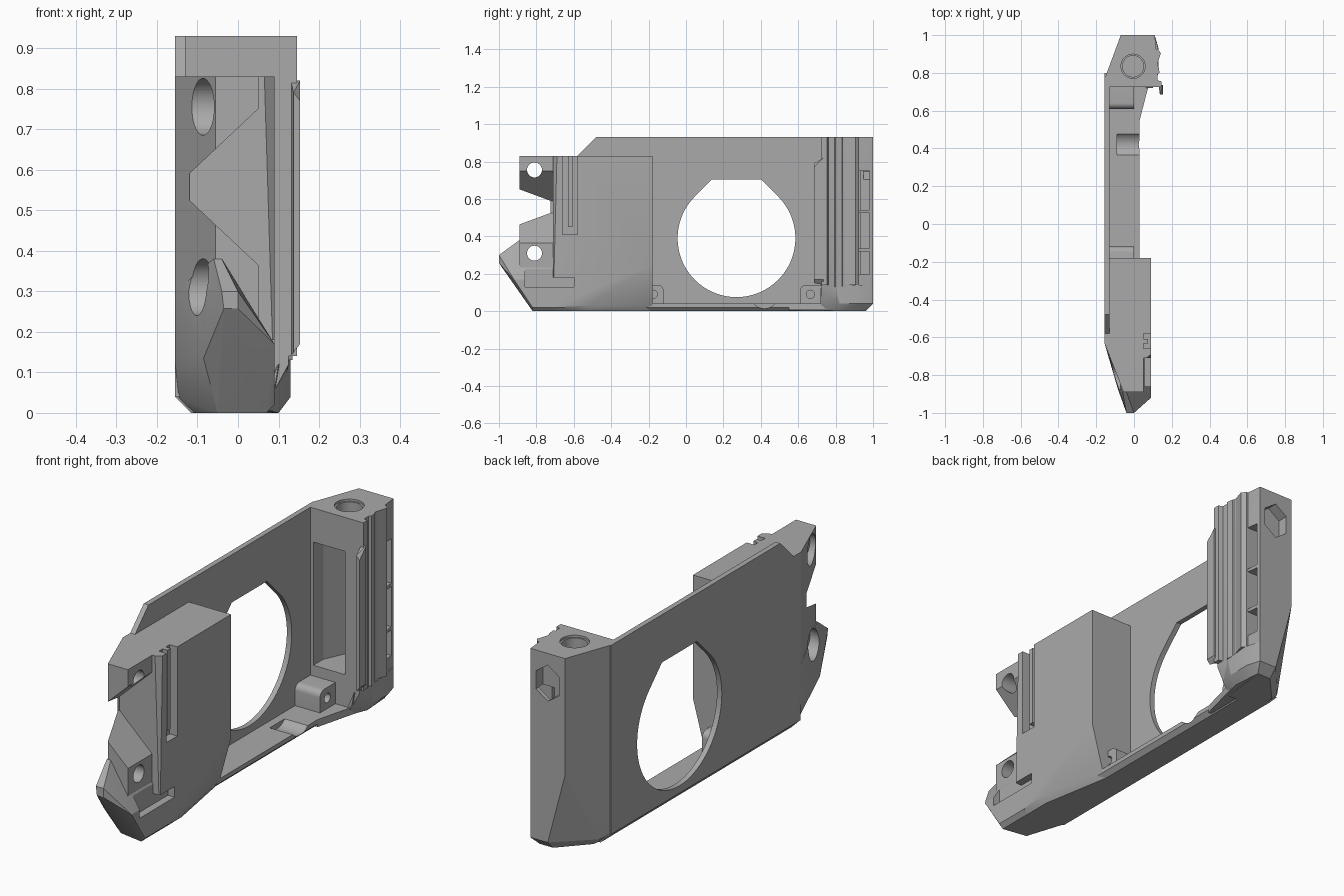
import bpy, bmesh, math
from mathutils import Matrix, Vector

cube = bpy.data.objects.get("Cube")
if cube:
    bpy.data.objects.remove(cube, do_unlink=True)

grey = bpy.data.materials.new("plain grey")
grey.use_nodes = True
grey.diffuse_color = (0.4, 0.4, 0.4, 1)
grey.node_tree.nodes["Principled BSDF"].inputs["Base Color"].default_value = (0.4, 0.4, 0.4, 1)


def finish(name, bm):
    bmesh.ops.recalc_face_normals(bm, faces=bm.faces[:])
    mesh = bpy.data.meshes.new(name)
    bm.to_mesh(mesh)
    bm.free()
    mesh.materials.append(grey)
    obj = bpy.data.objects.new(name, mesh)
    bpy.context.collection.objects.link(obj)
    return obj


def prism(name, pts, lo, hi, axis="z"):
    """Extrude an outline: xy along z, yz along x, or xz along y."""
    place = {"z": lambda a, b, h: (a, b, h),
             "x": lambda a, b, h: (h, a, b),
             "y": lambda a, b, h: (a, h, b)}[axis]
    bm = bmesh.new()
    low = [bm.verts.new(place(a, b, lo)) for a, b in pts]
    high = [bm.verts.new(place(a, b, hi)) for a, b in pts]
    bm.faces.new(low)
    bm.faces.new(high)
    for i in range(len(pts)):
        j = (i + 1) % len(pts)
        bm.faces.new((low[i], low[j], high[j], high[i]))
    return finish(name, bm)


def box(name, x0, x1, y0, y1, z0, z1):
    return prism(name, [(x0, y0), (x1, y0), (x1, y1), (x0, y1)], z0, z1)


def hull(name, pts):
    bm = bmesh.new()
    for p in pts:
        bm.verts.new(p)
    bmesh.ops.convex_hull(bm, input=bm.verts[:])
    loose = [v for v in bm.verts if not v.link_faces]
    bmesh.ops.delete(bm, geom=loose, context="VERTS")
    bmesh.ops.dissolve_limit(bm, angle_limit=0.01, verts=bm.verts[:], edges=bm.edges[:])
    return finish(name, bm)


def circle(a, b, r, n=40):
    return [(a + r * math.cos(t * math.tau / n), b + r * math.sin(t * math.tau / n))
            for t in range(n)]


def cut(obj, cutters):
    """Subtract every cutter, bake the result and remove the cutters."""
    for c in cutters:
        c.hide_render = True
        m = obj.modifiers.new("cut", "BOOLEAN")
        m.operation = "DIFFERENCE"
        m.solver = "EXACT"
        m.object = c
    deps = bpy.context.evaluated_depsgraph_get()
    mesh = bpy.data.meshes.new_from_object(obj.evaluated_get(deps))
    obj.modifiers.clear()
    obj.data = mesh
    for c in cutters:
        bpy.data.objects.remove(c, do_unlink=True)


# Side plate with the large flat-topped teardrop opening
plate = prism("side_plate", [(-0.63, 0.04), (0.78, 0.04), (0.78, 0.93), (-0.48, 0.93),
                             (-0.58, 0.83), (-0.63, 0.83)], -0.155, -0.13, "x")
cy, cz, r = 0.27, 0.39, 0.315
opening = [(cy + r * math.cos(math.radians(a)), cz + r * math.sin(math.radians(a)))
           for a in range(135, 406, 5)]
flat = r * (math.sqrt(2) - 1)
opening += [(cy + flat, cz + r), (cy - flat, cz + r)]
cut(plate, [prism("cutter", opening, -0.3, 0.0, "x")])

# Floor rail with chamfered underside and a shallow round dip
floor = prism("floor_rail", [(-0.155, 0.04), (-0.115, 0), (0.01, 0), (0.03, 0.02), (0.03, 0.04)],
              -0.62, 0.8, "y")
cut(floor, [prism("cutter", circle(0.42, 0.09, 0.075), -0.09, 0.1, "x")])
hull("floor_flare", [(x, y, z) for z in (0.005, 0.04)
                     for x, y in ((-0.1, 0.55), (0.03, 0.55), (0.06, 0.72), (0.1, 0.82),
                                  (-0.1, 0.82))])

# Thick side block, tapering inward at its lower rear corner
block_outline = [(-0.15, -0.62), (-0.12, -0.71), (0.065, -0.71), (0.09, -0.69),
                 (0.09, -0.18), (-0.15, -0.18)]
block = hull("side_block",
             [(x, y, 0.83) for x, y in block_outline]
             + [(x, y, 0.25) for x, y in block_outline]
             + [(-0.15, -0.62, 0.04), (-0.115, -0.62, 0), (0.07, -0.71, 0), (0.09, -0.71, 0.02),
                (0.09, -0.52, 0.03), (0.07, -0.52, 0), (0.03, -0.18, 0.03), (0.01, -0.18, 0),
                (-0.115, -0.18, 0), (-0.15, -0.18, 0.04)])
cut(block, [box("slot", 0.05, 0.2, -0.66, -0.58, 0.41, 1),
            box("ledge", 0.055, 0.2, -0.9, -0.6, 0.13, 0.18),
            box("pin_pocket", -0.095, -0.057, -0.69, -0.62, 0.77, 1),
            box("pin_pocket", -0.027, 0.014, -0.69, -0.62, 0.77, 1)])
box("slot_rib", 0.05, 0.075, -0.632, -0.608, 0.45, 0.83)

# Mounting lugs: one slanted body split by a V notch, with counterbored holes
lugs = prism("mounting_lugs", [(-0.155, -0.62), (-0.155, -0.635), (-0.055, -0.89), (0.05, -0.89),
                               (0.05, -0.62)], 0.14, 0.83)
lug_cutters = [prism("notch", [(-0.12, 0.525), (-0.12, 0.59), (0.05, 0.75), (0.2, 0.89),
                               (0.2, 0.22), (0.05, 0.365)], -1.2, -0.705, "y")]
for z in (0.755, 0.31):
    lug_cutters.append(prism("bolt_hole", circle(-0.81, z, 0.04), -0.3, 0.2, "x"))
    lug_cutters.append(prism("counterbore", circle(-0.81, z, 0.07), -0.3, -0.03, "x"))
cut(lugs, lug_cutters)

# Faceted nose
nose = hull("nose", [(-0.04, -1, 0.3), (0, -1, 0.3), (-0.035, -1, 0.257), (0, -1, 0.257),
                     (-0.06, -0.89, 0.38), (-0.04, -0.89, 0.38), (-0.155, -0.635, 0.3),
                     (-0.155, -0.635, 0.135), (-0.085, -0.875, 0.135), (-0.155, -0.6, 0.04),
                     (-0.115, -0.6, 0), (-0.05, -0.8, 0), (0.07, -0.82, 0), (0.09, -0.82, 0.02),
                     (0.09, -0.92, 0.17), (0.09, -0.69, 0.17), (0.09, -0.65, 0.02),
                     (0.07, -0.65, 0), (0.0, -0.65, 0.3)])
cut(nose, [box("ledge", 0.055, 0.2, -0.86, -0.6, 0.13, 0.35),
           prism("lug_hole", circle(-0.81, 0.31, 0.04), -0.3, 0.2, "x"),
           prism("lug_bore", circle(-0.81, 0.31, 0.07), -0.3, -0.03, "x")])

# Rear column: faceted lower corner, front pocket, side windows, bolt and nut seats
outline = [(-0.155, 0.77), (-0.155, 0.725), (0.125, 0.725), (0.125, 0.86), (0.11, 1), (-0.07, 1)]
column = hull("rear_column",
              [(x, y, 0.93) for x, y in outline]
              + [(x, y, 0.12) for x, y in outline[1:5]]
              + [(-0.155, 0.77, 0.04), (-0.07, 1, 0.38), (0.02, 1, 0.04), (0.11, 1, 0.04),
                 (-0.155, 0.725, 0.04), (-0.13, 0.83, 0.03), (-0.115, 0.725, 0), (0.06, 0.725, 0),
                 (-0.1, 0.83, 0), (0.02, 0.96, 0), (0.09, 0.96, 0)])
column_cutters = [
    prism("pocket", [(-0.115, 0.6), (-0.115, 0.8), (-0.055, 0.93), (0.05, 0.93), (0.05, 0.6)],
          0.19, 0.77),
    prism("bolt_seat", circle(-0.005, 0.835, 0.056), 0.72, 1),
    prism("bolt_rim", circle(-0.005, 0.835, 0.064), 0.92, 1),
    prism("nut_seat", [(0.02 + 0.07 * math.sin(k * math.tau / 6),
                        0.79 + 0.085 * math.cos(k * math.tau / 6)) for k in range(6)],
          0.95, 1.1, "y")]
for z0, z1 in ((0.2, 0.32), (0.335, 0.525), (0.54, 0.75)):
    column_cutters.append(box("window", 0.02, 0.3, 0.925, 0.98, z0, z1))
cut(column, column_cutters)

# Flared foot under the rear column
hull("column_foot", [(0.05, 0.72, 0.005), (0.08, 0.75, 0.005), (0.1, 0.82, 0), (0.09, 0.96, 0),
                     (0.11, 1, 0.04), (0.13, 0.93, 0.04), (0.13, 0.82, 0.04), (0.09, 0.72, 0.06),
                     (0.13, 0.8, 0.13), (0.13, 0.92, 0.14), (0.11, 1, 0.14), (0.1, 0.72, 0.12),
                     (0.0, 0.9, 0.05)])

# Guide rails along the outside of the column
prism("guide_rail", [(0.11, 0.725), (0.145, 0.725), (0.145, 0.755), (0.11, 0.765)], 0.14, 0.93)
prism("guide_ridge", [(0.11, 0.785), (0.135, 0.8), (0.13, 0.835), (0.11, 0.845)], 0.13, 0.93)
prism("rear_ridge", [(0.11, 0.85), (0.125, 0.85), (0.142, 0.905), (0.127, 0.925), (0.11, 0.925)],
      0.14, 0.93)
hull("rail_hook", [(x, y, z) for x, y, z0, z1 in (
    (0.13, 0.735, 0.14, 0.82), (0.153, 0.735, 0.17, 0.82),
    (0.153, 0.685, 0.17, 0.77), (0.137, 0.685, 0.15, 0.79)) for z in (z0, z1)])

# Pair of screw bosses, mirrored about the opening
for side, name in ((-1, "front_boss"), (1, "rear_boss")):
    mid = 0.245
    near, far = mid + side * 0.365, mid + side * 0.485
    arc = [(near + side * 0.03 * (1 - math.sin(a)), 0.11 + 0.03 * math.cos(a))
           for a in (k * math.pi / 12 for k in range(7))]
    boss = prism(name, [(far, 0.03), (far, 0.14)] + arc + [(near, 0.03)], -0.14, 0.0, "x")
    cut(boss, [prism("screw_hole", circle(mid + side * 0.42, 0.09, 0.022, 24), -0.1, 0.1, "x")])

# Smooth the round bores while keeping the facets crisp
bpy.ops.object.select_all(action="DESELECT")
for obj in bpy.context.collection.objects:
    if obj.type == "MESH":
        obj.select_set(True)
        bpy.context.view_layer.objects.active = obj
bpy.ops.object.shade_smooth_by_angle(angle=math.radians(20))
